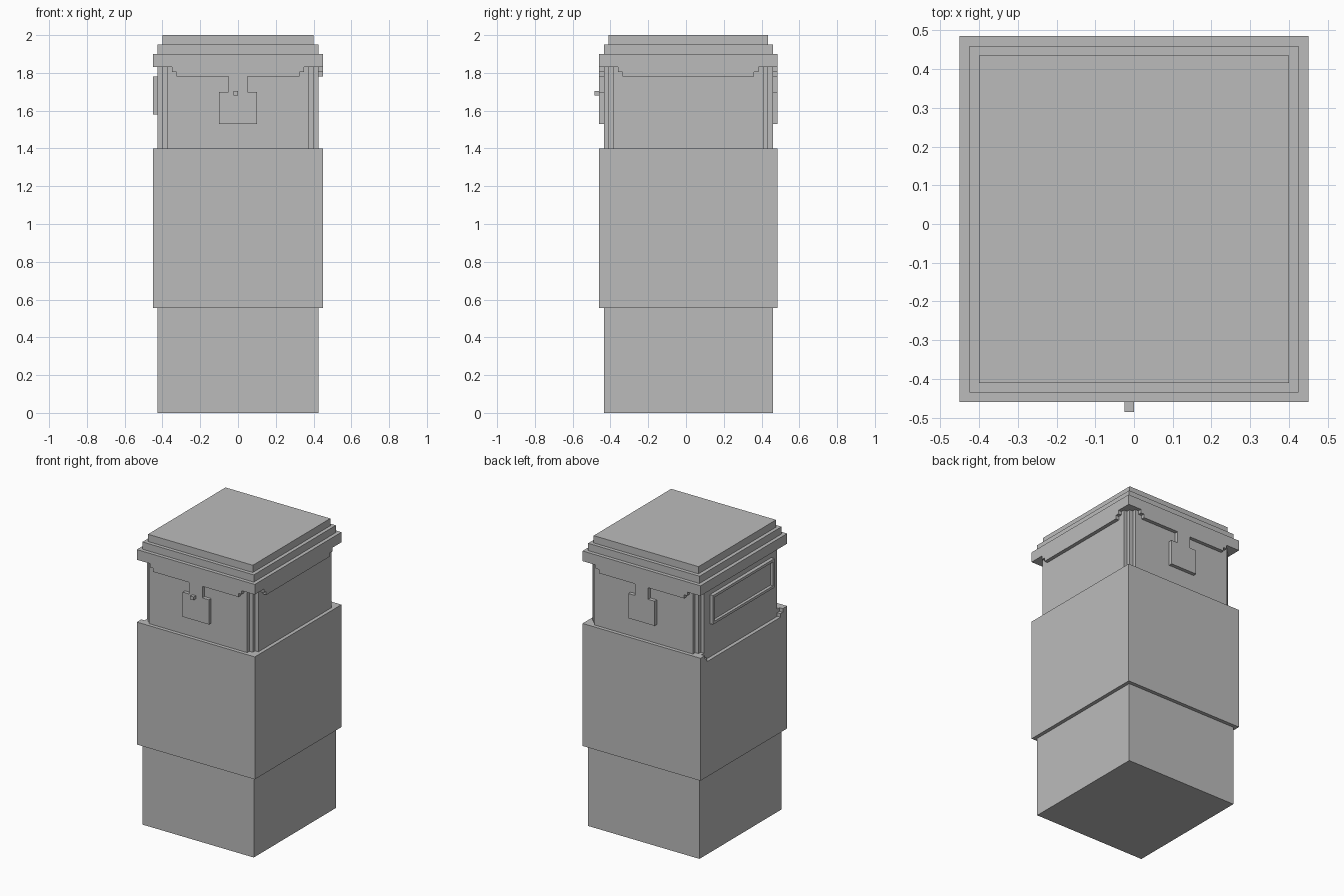
import bpy, bmesh
from mathutils import Vector

old = bpy.data.objects.get("Cube")
if old:
    bpy.data.objects.remove(old, do_unlink=True)

grey = bpy.data.materials.new("plain grey")
grey.use_nodes = True
colour = (0.5, 0.5, 0.5, 1)
grey.diffuse_color = colour
grey.node_tree.nodes["Principled BSDF"].inputs["Base Color"].default_value = colour

MID = 0.0125            # y centre of the tower
HX, HY = 0.425, 0.4475  # half sizes of the main shaft
T = 0.025               # thickness of every trim step


def finish(name, bm):
    bmesh.ops.recalc_face_normals(bm, faces=bm.faces)
    mesh = bpy.data.meshes.new(name)
    bm.to_mesh(mesh)
    bm.free()
    mesh.materials.append(grey)
    obj = bpy.data.objects.new(name, mesh)
    bpy.context.collection.objects.link(obj)
    return obj


def prism(name, points, axis, lo, hi):
    """Extrude a 2D outline along an axis from lo to hi."""
    place = {"x": lambda a, b: (lo, a, b),
             "y": lambda a, b: (a, lo, b),
             "z": lambda a, b: (a, b, lo)}[axis]
    bm = bmesh.new()
    face = bm.faces.new([bm.verts.new(place(a, b)) for a, b in points])
    out = bmesh.ops.extrude_face_region(bm, geom=[face])
    step = Vector([(hi - lo) if c == axis else 0 for c in "xyz"])
    verts = [v for v in out["geom"] if isinstance(v, bmesh.types.BMVert)]
    bmesh.ops.translate(bm, vec=step, verts=verts)
    return finish(name, bm)


def slab(name, grow, z0, z1):
    """Box following the shaft plan, grown outward on all sides."""
    x, y = HX + grow, HY + grow
    return prism(name, [(-x, MID - y), (x, MID - y), (x, MID + y), (-x, MID + y)],
                 "z", z0, z1)


def mirrored(half, centre=0):
    """Complete a half outline, given from the outside in, by mirroring it."""
    return ([(centre + a, z) for a, z in half]
            + [(centre - a, z) for a, z in reversed(half)])


# Lower shaft and sleeve
slab("base", 0, 0, 0.555)
sleeve = slab("sleeve", T, 0.555, 1.40)

# Stepped notch in the upper edge of the sleeve on the hatch side
notch = prism("notch_cutter",
              mirrored([(0.425, 1.45), (0.425, 1.375), (0.40, 1.375), (0.40, 1.35)], MID),
              "x", -0.50, -HX)
mod = sleeve.modifiers.new("notch", "BOOLEAN")
mod.operation = "DIFFERENCE"
mod.solver = "EXACT"
mod.object = notch
bpy.context.view_layer.objects.active = sleeve
bpy.ops.object.modifier_apply(modifier=mod.name)
bpy.data.objects.remove(notch, do_unlink=True)

# Upper body with stair-stepped corners
corner = [(HX, HY - 2 * T), (HX - T, HY - 2 * T), (HX - T, HY - T),
          (HX - 2 * T, HY - T), (HX - 2 * T, HY)]
plan = (corner + [(-x, y) for x, y in reversed(corner)]
        + [(-x, -y) for x, y in corner] + [(x, -y) for x, y in reversed(corner)])
prism("upper_body", [(x, y + MID) for x, y in plan], "z", 1.40, 1.83)

# Three-tier lid
for name, grow, z0, z1 in (("lid_band", T, 1.83, 1.90),
                           ("lid_middle", 0, 1.90, 1.95),
                           ("lid_top", -T, 1.95, 2.00)):
    slab(name, grow, z0, z1)

# Hanging trim with clasp tab on the front and back
tab = [(0.35, 1.83), (0.35, 1.805), (0.325, 1.805), (0.325, 1.78), (0.05, 1.78),
       (0.05, 1.70), (0.10, 1.70), (0.10, 1.53)]
prism("front_clasp", mirrored(tab), "y", MID - HY - T, MID - HY)
prism("back_clasp", mirrored(tab), "y", MID + HY, MID + HY + T)

# Plain hanging trim on the left side
trim = [(0.3725, 1.83), (0.3725, 1.805), (0.3475, 1.805), (0.3475, 1.78)]
prism("left_trim", mirrored(trim, MID), "x", HX, HX + T)

# Small stud on the front clasp
y = MID - HY - T
prism("clasp_stud", [(-0.025, 1.68), (0, 1.68), (0, 1.703), (-0.025, 1.703)],
      "y", y - T, y)

# Framed hatch with a recessed centre on the right side
hatch = prism("right_hatch", mirrored([(0.335, 1.58), (0.335, 1.78)], MID),
              "x", -HX - T, -HX)
bm = bmesh.new()
bm.from_mesh(hatch.data)
outer = min(bm.faces, key=lambda f: f.calc_center_median().x)
bmesh.ops.inset_region(bm, faces=[outer], thickness=T)
ring = bmesh.ops.extrude_face_region(bm, geom=[outer])
bmesh.ops.translate(bm, vec=(0.02, 0, 0),
                    verts=[v for v in ring["geom"] if isinstance(v, bmesh.types.BMVert)])
if outer.is_valid:
    bmesh.ops.delete(bm, geom=[outer], context="FACES_ONLY")
bmesh.ops.recalc_face_normals(bm, faces=bm.faces)
bm.to_mesh(hatch.data)
bm.free()
